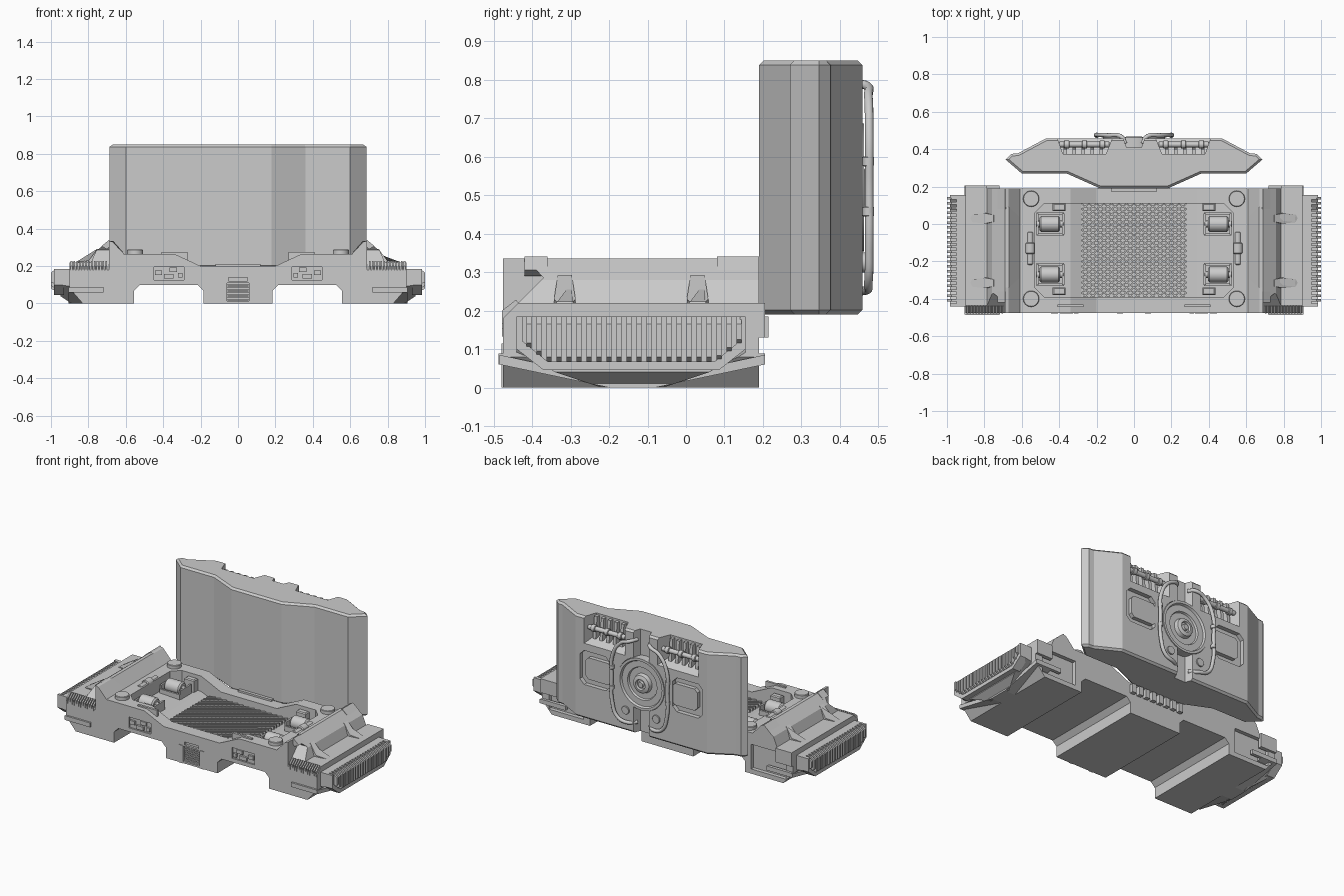
import bpy, bmesh, math
from mathutils import Vector

if "Cube" in bpy.data.objects:
    bpy.data.objects.remove(bpy.data.objects["Cube"])

GREY = bpy.data.materials.new("plain grey")
GREY.diffuse_color = (0.6, 0.6, 0.6, 1)
GREY.use_nodes = True
GREY.node_tree.nodes["Principled BSDF"].inputs["Base Color"].default_value = GREY.diffuse_color


def loft(name, loops, bevel=0, bevel_axis=2):
    """Solid skinned through equal-length point loops, capped at both ends."""
    bm = bmesh.new()
    rings = [[bm.verts.new(p) for p in lp] for lp in loops]
    n = len(rings[0])
    for a, b in zip(rings, rings[1:]):
        for i in range(n):
            j = (i + 1) % n
            bm.faces.new((a[i], a[j], b[j], b[i]))
    caps = [bm.faces.new(rings[0]), bm.faces.new(rings[-1])]
    bmesh.ops.recalc_face_normals(bm, faces=bm.faces[:])
    if bevel:
        edges = list({e for f in caps for e in f.edges})
        bmesh.ops.bevel(bm, geom=edges, offset=bevel, segments=1, affect='EDGES')
    me = bpy.data.meshes.new(name)
    bm.to_mesh(me)
    bm.free()
    me.materials.append(GREY)
    ob = bpy.data.objects.new(name, me)
    bpy.context.collection.objects.link(ob)
    return ob


def at(axis, u, v, h):
    return {'x': (h, u, v), 'y': (u, h, v), 'z': (u, v, h)}[axis]


def prism(name, pts, axis, a, b, bevel=0):
    return loft(name, [[at(axis, u, v, h) for u, v in pts] for h in (a, b)], bevel)


def box(name, x, y, z, bevel=0):
    return prism(name, [(x[0], y[0]), (x[1], y[0]), (x[1], y[1]), (x[0], y[1])], 'z', z[0], z[1], bevel)


def cham(x0, x1, y0, y1, c):
    return [(x0 + c, y0), (x1 - c, y0), (x1, y0 + c), (x1, y1 - c),
            (x1 - c, y1), (x0 + c, y1), (x0, y1 - c), (x0, y0 + c)]


def lathe(name, profile, centre, axis, n=24):
    c = Vector(centre)
    loops = [[c + Vector(at(axis, r * math.cos(t), r * math.sin(t), h))
              for t in [2 * math.pi * i / n for i in range(n)]] for r, h in profile]
    ob = loft(name, loops)
    bpy.context.view_layer.objects.active = ob
    ob.select_set(True)
    bpy.ops.object.shade_smooth_by_angle(angle=math.radians(35))
    ob.select_set(False)
    return ob


def cyl(name, centre, r, half, axis, n=20):
    e = min(r, half) * 0.2
    return lathe(name, [(r - e, -half), (r, -half + e), (r, half - e), (r - e, half)], centre, axis, n)


def cut(ob, cutters):
    for c in cutters:
        m = ob.modifiers.new("cut", 'BOOLEAN')
        m.operation, m.solver, m.object = 'DIFFERENCE', 'EXACT', c
    bpy.context.view_layer.update()
    me = bpy.data.meshes.new_from_object(ob.evaluated_get(bpy.context.evaluated_depsgraph_get()))
    ob.modifiers.clear()
    ob.data = me
    for c in cutters:
        bpy.data.objects.remove(c)


def pipe(name, pts, r):
    cu = bpy.data.curves.new(name, 'CURVE')
    cu.dimensions, cu.bevel_depth, cu.bevel_resolution, cu.use_fill_caps = '3D', r, 3, True
    sp = cu.splines.new('BEZIER')
    sp.bezier_points.add(len(pts) - 1)
    for bp, p in zip(sp.bezier_points, pts):
        bp.co = p
        bp.handle_left_type = bp.handle_right_type = 'AUTO'
    cu.materials.append(GREY)
    ob = bpy.data.objects.new(name, cu)
    bpy.context.collection.objects.link(ob)


# base body: one front profile extruded front to back
half = [(.185, 0), (.185, .07), (.215, .1), (.525, .1), (.555, .07), (.555, 0), (.83, 0), (.9, .08),
        (.9, .22), (.785, .22), (.76, .28), (.69, .335), (.67, .33), (.61, .265), (.34, .265), (.2, .2)]
body = prism("base_body", half + [(-x, z) for x, z in reversed(half)], 'y', -.475, .19)
cutters = [prism("cut_well", cham(-.53, .53, -.39, .11, .05), 'z', .14, .5),
           box("cut_grille", (-.06, .06), (-.5, -.455), (.012, .11)),
           box("cut_slot", (-.05, .05), (-.5, -.46), (.12, .14))]
for s in (1, -1):
    cutters += [prism("cut_nose", [(-.6, .055), (-.37, .285), (-.45, .37), (-.6, .37)], 'x', s * .69, s * 1.1),
                box("cut_rear", sorted((s * .6, s * .85)), (.165, .3), (.03, .19)),
                box("cut_panel", sorted((s * .29, s * .45)), (-.5, -.465), (.125, .195))]
cut(body, cutters)

# front grille
for i in range(7):
    box("grille_slat", (-.055, .055), (-.47, -.45), (.016 + i * .0135, .024 + i * .0135))
for s in (1, -1):
    box("grille_frame", sorted((s * .06, s * .09)), (-.479, -.46), (.0, .115))

# woven floor: diagonal bars clipped to the floor rectangle
X, Y0, Y1, slope = .28, -.39, .11, .7
for s in (1, -1):
    k = -.62
    while k < .34:
        # bar y = k + slope*s*x
        ends = sorted([((Y0 - k) / slope * s), ((Y1 - k) / slope * s)])
        a, b = max(-X, ends[0]), min(X, ends[1])
        if b - a > .01:
            ya, yb, w = k + slope * s * a, k + slope * s * b, .0045
            prism("floor_mesh", [(a, ya - w), (b, yb - w), (b, yb + w), (a, ya + w)], 'z', .135, .157 + .003 * s)
        k += .028

# details repeated on both sides
for s in (1, -1):
    def sx(a, b):
        return sorted((s * a, s * b))
    # sloped inner shoulder of the well
    prism("well_shoulder", [(s * .28, .14), (s * .34, .165), (s * .53, .175), (s * .53, .14)], 'y', -.39, .11)
    for y in (0, -.27):
        cyl("roller", (s * .45, y, .21), .042, .055, 'x')
        cyl("roller_axle", (s * .45, y, .21), .018, .075, 'x', 12)
        for e in (.378, .516):
            box("roller_bracket", sx(e - .006, e + .006), (y - .055, y + .055), (.16, .225))
        for e in (-.055, .055):
            box("roller_rail", sx(.375, .52), (y + e - .006, y + e + .006), (.16, .2))
    for y in (.09, -.36):
        box("well_block", sx(.365, .435), (y - .02, y + .02), (.16, .245), .006)
    for y in (.135, -.4):
        cyl("deck_bolt", (s * .55, y, .273), .043, .015, 'z', 24)
    cyl("side_rod", (s * .555, -.13, .255), .018, .088, 'y', 12)
    cyl("side_rod_collar", (s * .555, -.13, .255), .027, .03, 'y', 12)
    box("rod_seat", sx(.535, .575), (-.2, -.06), (.2, .25))
    box("front_lip", sx(.27, .41), (-.445, -.43), (.22, .274))
    # front greebles
    for x, z, w in ((.31, .15, .012), (.345, .18, .02), (.37, .145, .025), (.425, .165, .018)):
        box("front_greeble", sx(x - w, x + w), (-.478, -.46), (z - .012, z + .012))
    for i in range(13):
        x = .7 + i * .0155
        prism("corner_tooth", [(-.478, .165), (-.43, .215), (-.442, .228), (-.478, .2)], 'x', s * x, s * (x + .009))
    # fin plates
    loft("fin_inner_plate", [[(s * (.612 + d), -.29, .272 + d * .9), (s * (.612 + d), .04, .272 + d * .9),
                              (s * (.668 + d), .09, .335), (s * (.668 + d), -.34, .335)] for d in (0, .02)])
    for a, b in ((-.42, -.36), (.08, .19)):
        prism("fin_cap", [(s * .67, .32), (s * .69, .34), (s * .73, .306), (s * .7, .29)], 'y', a, b)
    for y in (.03, -.315):
        loft("side_latch", [[(s * (.743 + d), y - .018, .285 + d), (s * (.79 + d), y - .028, .222 + d),
                             (s * .865, y - .02, .222), (s * .875, y, .222), (s * .865, y + .02, .222),
                             (s * (.79 + d), y + .028, .222 + d), (s * (.743 + d), y + .018, .285 + d)]
                            for d in (-.012, .008)])
    # lower chevron bumper
    prism("side_bumper", [(-.485, .085), (-.3, .045), (.02, .045), (.205, .085), (.205, .06),
                          (-.08, 0), (-.2, 0), (-.485, .06)], 'x', s * .79, s * .905)
    for y in ((-.487, -.47), (.185, .205)):
        box("bumper_end", sx(.72, .9), y, (.06, .088))
    box("rear_ear", sx(.785, .9), (.18, .205), (.13, .22))
    # side pod with vertical slats
    loft("side_pod", [[(s * x, *p) for p in pts] for x, pts in (
        (.89, [(-.44, .185), (.155, .185), (.155, .09), (-.06, 0), (-.22, 0), (-.44, .09)]),
        (.95, [(-.44, .185), (.155, .185), (.155, .1), (.06, .04), (-.34, .04), (-.44, .1)]))])
    rim = [(-.44, .1), (-.37, .045), (.085, .045), (.155, .1)]
    inner = [(-.43, .125), (-.36, .068), (.075, .068), (.145, .125)]
    prism("pod_rim", rim + inner[::-1], 'x', s * .93, s * .985)
    for y in ((-.44, -.425), (.14, .155)):
        box("pod_end", sx(.93, .985), y, (.1, .185))
    for i in range(22):
        y = -.415 + i * .026
        low = .05 + max(0, -.37 - y, y - .075) * .8
        prism("pod_slat", [(s * .93, .185), (s * .975, .185), (s * 1, .165), (s * 1, low + .03),
                           (s * .95, low)], 'y', y, y + .013)

# rear teeth and hinge strip between base and back panel
for i in range(8):
    x = -.19 + i * .05
    box("rear_tooth", (x, x + .03), (.18, .215), (.13, .185))
box("hinge_strip", (-.12, .12), (.17, .2), (.185, .212))

# tall back panel: top profile extruded upwards
half = [(.18, .19), (.36, .27), (.6, .27), (.687, .345), (.655, .375), (.62, .378), (.47, .458)]
panel = prism("back_panel", half + [(-x, y) for x, y in reversed(half)], 'z', .19, .85, .012)
cutters = [prism("cut_channel", [(-.065, .48), (-.04, .41), (.04, .41), (.065, .48)], 'z', .1, 1),
           cyl("cut_hub", (0, .46, .52), .168, .05, 'y', 40)]
for s in (1, -1):
    rects = [(.375, .15, .38, .71), (.475, .11, .415, .67)]
    cutters += [loft("cut_bay", [[(s * a, y, z), (s * b, y, z), (s * b, y, 1), (s * a, y, 1)]
                                 for y, a, b, z in rects]),
                prism("cut_frame", [(s * x, z) for x, z in cham(.225, .44, .41, .63, .03)], 'y', .43, .5)]
cut(panel, cutters)

# hub on the back
lathe("hub", [(.166, .4), (.166, .462), (.15, .462), (.144, .448), (.105, .448), (.1, .436), (.062, .436),
              (.056, .46), (.04, .468), (.034, .468), (.03, .455), (.02, .455), (.017, .468), (.005, .468)],
      (0, 0, .52), 'y', 40)

for s in (1, -1):
    # bays with bar and ribs
    for i in range(5):
        x = .165 + i * .048
        prism("bay_rib", [(.37, .7), (.415, .7), (.4, .84), (.37, .84)], 'x', s * x, s * (x + .02))
    cyl("bay_bar", (s * .265, .425, .775), .015, .135, 'x', 12)
    for x in (.17, .265, .36):
        cyl("bay_collar", (s * x, .425, .775), .022, .014, 'x', 12)
    # inset plates and small discs
    prism("inset_plate", [(s * x, z) for x, z in cham(.22, .4, .45, .59, .02)], 'y', .42, .456)
    cyl("small_disc", (s * .11, .46, .325), .026, .007, 'y')
    # bent pipes with sleeves
    pipe("back_pipe", [(s * .045, .43, .79), (s * .07, .468, .785), (s * .14, .474, .755), (s * .195, .476, .66),
                       (s * .2, .476, .52), (s * .195, .476, .36), (s * .16, .474, .275),
                       (s * .09, .466, .252), (s * .045, .43, .255)], .0115)
    for z in (.588, .457):
        cyl("pipe_sleeve", (s * .199, .474, z), .015, .013, 'z', 12)
